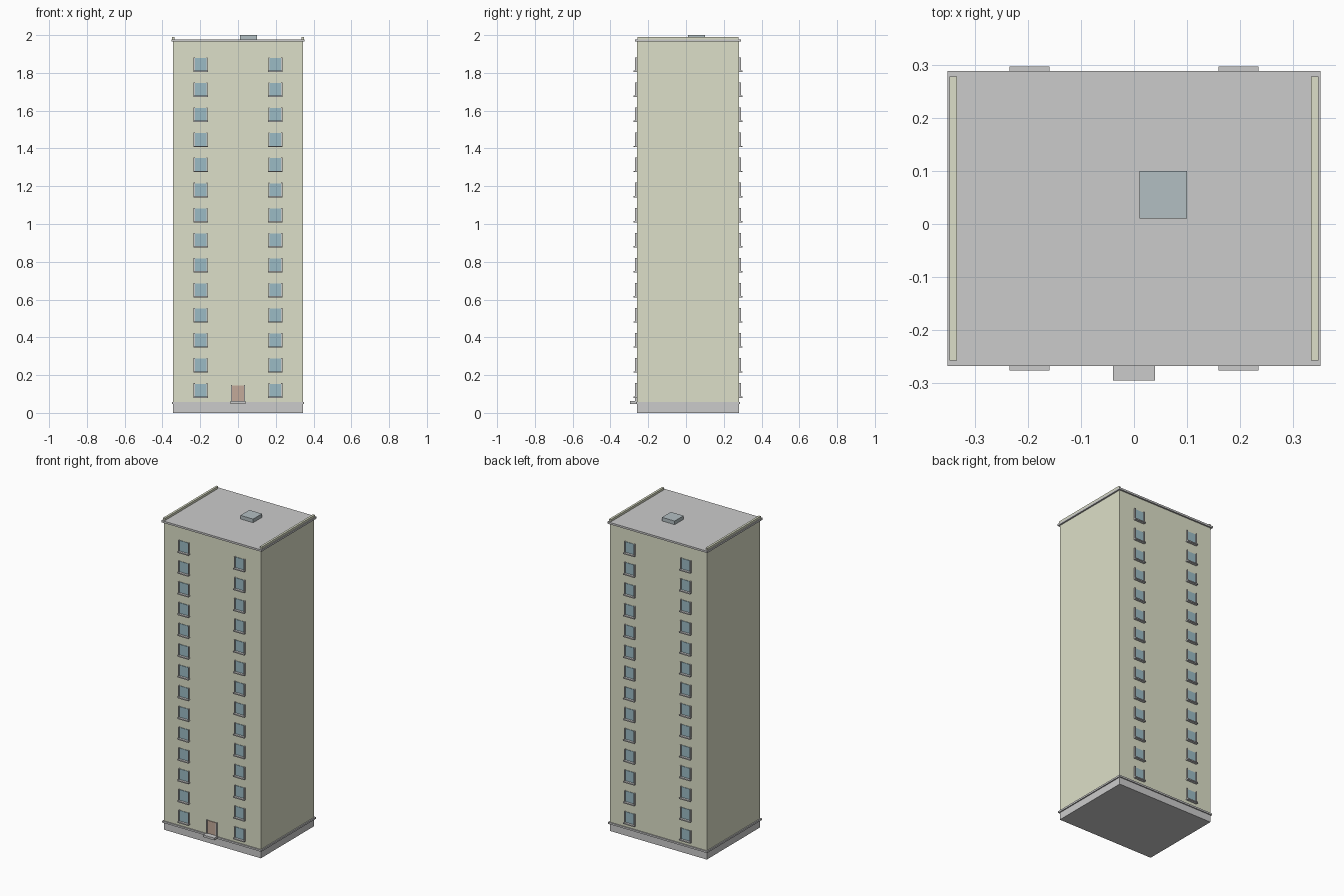
import bpy, bmesh
from mathutils import Matrix, Vector

if "Cube" in bpy.data.objects:
    bpy.data.objects.remove(bpy.data.objects["Cube"])

# Main dimensions
X = 0.343                  # wall half width
Y0, Y1 = -0.259, 0.280     # front and back wall planes
FLOORS, FIRST, PITCH = 14, 0.08, 0.1327


def material(name, rgb):
    m = bpy.data.materials.new(name)
    m.diffuse_color = (*rgb, 1)
    m.use_nodes = True
    m.node_tree.nodes["Principled BSDF"].inputs["Base Color"].default_value = m.diffuse_color
    return m


WALL = material("pale_plaster", (0.72, 0.74, 0.58))
GLASS = material("window_glass", (0.33, 0.50, 0.56))
WOOD = material("door_wood", (0.55, 0.40, 0.32))
ROOF_BOX = material("blue_grey_metal", (0.45, 0.52, 0.54))


def boxes(name, extents, mat=None):
    """One object from boxes given as (x0, x1, y0, y1, z0, z1)."""
    bm = bmesh.new()
    for x0, x1, y0, y1, z0, z1 in extents:
        centre = Vector((x0 + x1, y0 + y1, z0 + z1)) / 2
        size = (x1 - x0, y1 - y0, z1 - z0)
        bmesh.ops.create_cube(
            bm, size=1,
            matrix=Matrix.Translation(centre) @ Matrix.Diagonal((*size, 1)))
    me = bpy.data.meshes.new(name)
    bm.to_mesh(me)
    bm.free()
    if mat:
        me.materials.append(mat)
    ob = bpy.data.objects.new(name, me)
    bpy.context.collection.objects.link(ob)
    return ob


def slab(name, over, z0, z1, mat=None):
    """Full-footprint slab, overhanging the walls by 'over'."""
    return boxes(name, [(-X - over, X + over, Y0 - over, Y1 + over, z0, z1)], mat)


# Plinth, trim band, walls and roof slab
slab("plinth", 0.0, 0, 0.046)
slab("base_trim", 0.007, 0.046, 0.057)
slab("walls", 0.0, 0.057, 1.965, WALL)
slab("roof_slab", 0.010, 1.965, 1.977)

# Low parapets along both roof sides
boxes("roof_parapets", [(s * 0.342 - 0.007, s * 0.342 + 0.007,
                         Y0 + 0.001, Y1 - 0.001, 1.977, 1.991) for s in (-1, 1)], WALL)

# Roof hatch box
boxes("roof_hatch", [(0.01, 0.10, 0.01, 0.10, 1.977, 2.0)], ROOF_BOX)

# Windows: two columns on the front and on the back
panes, jambs, sills = [], [], []


def out(face, depth):
    """y range from slightly inside the wall to 'depth' outside it."""
    return (Y0 - depth, Y0 + 0.004) if face < 0 else (Y1 - 0.004, Y1 + depth)


for face in (-1, 1):
    for cx in (-0.1975, 0.1975):
        for i in range(FLOORS):
            z = FIRST + i * PITCH
            panes.append((cx - 0.032, cx + 0.032, *out(face, 0.003), z + 0.007, z + 0.074))
            for s in (-1, 1):
                jx = cx + s * 0.034
                jambs.append((jx - 0.003, jx + 0.003, *out(face, 0.010), z + 0.007, z + 0.077))
            sills.append((cx - 0.038, cx + 0.038, *out(face, 0.018), z, z + 0.007))
boxes("window_panes", panes, GLASS)
boxes("window_jambs", jambs)
boxes("window_sills", sills)

# Front door with jambs and step
boxes("front_door", [(-0.032, 0.032, *out(-1, 0.004), 0.06, 0.144)], WOOD)
boxes("door_jambs", [(s * 0.034 - 0.003, s * 0.034 + 0.003,
                      *out(-1, 0.010), 0.06, 0.147) for s in (-1, 1)])
boxes("door_step", [(-0.04, 0.04, -0.296, Y0 + 0.004, 0.048, 0.062)])
